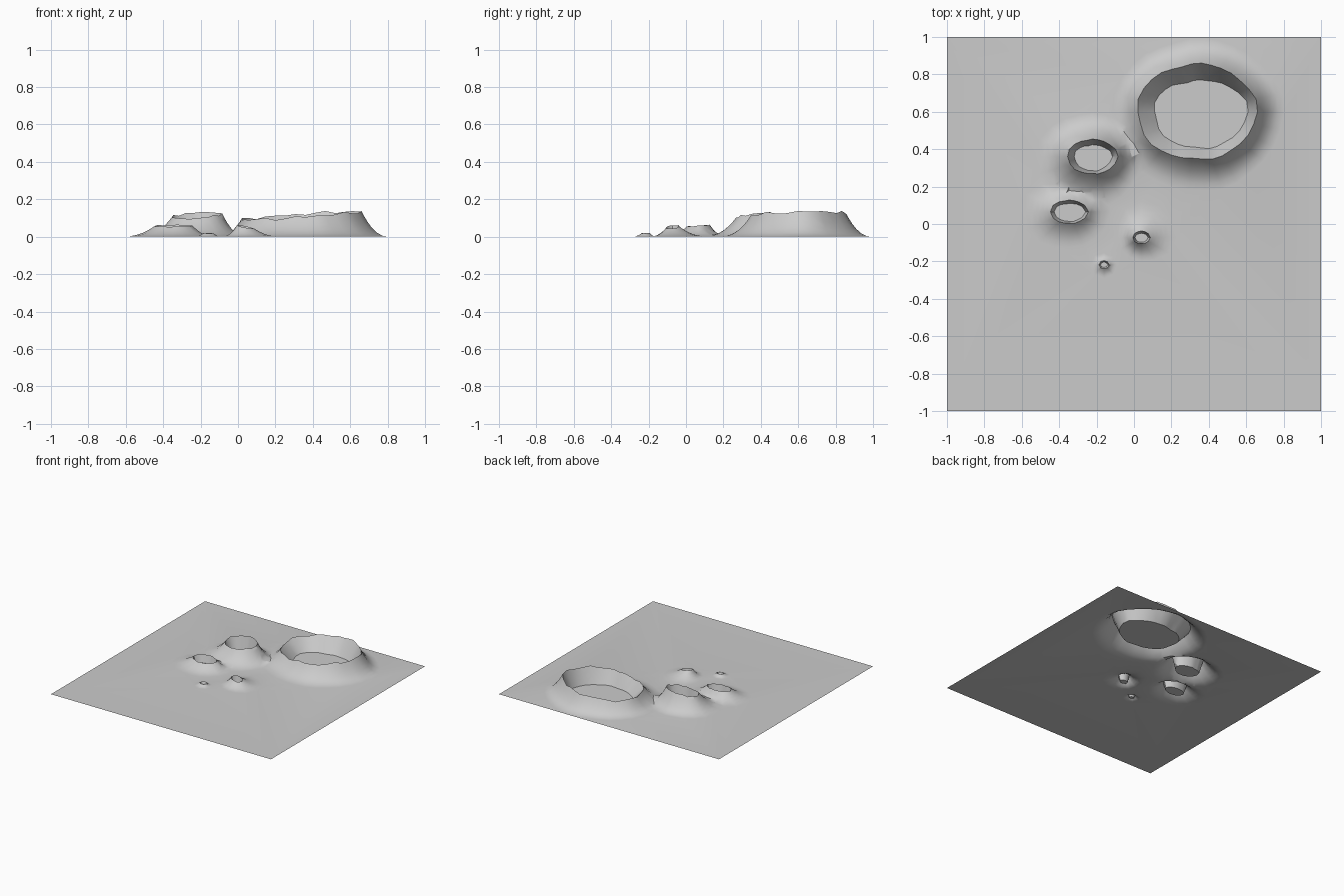
import bpy
import math
from mathutils import Vector
from mathutils.geometry import delaunay_2d_cdt

if "Cube" in bpy.data.objects:
    bpy.data.objects.remove(bpy.data.objects["Cube"])

# Each crater: centre, rim radii, rim height and its tilt (x, y),
# wall width and skirt width towards east, north, west, south, sides
CRATERS = [
    dict(c=(.335, .60), r=(.32, .255), z=.113, tilt=(.02, .008),
         wall=(.05, .09, .09, .06), skirt=(.145, .135, .13, .17), n=30, rough=1),
    dict(c=(-.222, .36), r=(.135, .092), z=.114, tilt=(.008, .016),
         wall=(.03, .03, .035, .015), skirt=(.13, .14, .17, .18), n=20, rough=.6),
    dict(c=(-.347, .065), r=(.102, .062), z=.058, tilt=(0, .005),
         wall=(.015, .018, .02, .01), skirt=(.12, .09, .17, .13), n=16, rough=.4),
    dict(c=(.04, -.072), r=(.047, .034), z=.052, tilt=(-.01, .004),
         wall=(.012, .012, .012, .008), skirt=(.14, .16, .08, .09), n=12, rough=.3),
    dict(c=(-.16, -.218), r=(.028, .022), z=.019, tilt=(0, .002),
         wall=(.008, .008, .008, .008), skirt=(.04, .04, .05, .05), n=8, rough=.2),
]


def by_direction(widths, a):
    """Blend the east, north, west and south widths for angle a."""
    east, north, west, south = widths
    ca, sa = math.cos(a), math.sin(a)
    return ca * ca * (east if ca > 0 else west) + sa * sa * (north if sa > 0 else south)


def rim(k, a):
    """Rim radius and height of crater k at angle a."""
    rx, ry = k["r"]
    radius = rx * ry / math.hypot(ry * math.cos(a), rx * math.sin(a))
    radius *= 1 + .02 * math.sin(5 * a + 1) + .012 * math.sin(9 * a)
    z = k["z"] + k["tilt"][0] * math.cos(a) + k["tilt"][1] * math.sin(a)
    z += k["rough"] * (.004 * math.sin(7 * a) + .005 * math.sin(11 * a + 2))
    return radius, z


def crater_height(k, x, y):
    """Height of crater k at a point, and whether the point lies within its rim."""
    dx, dy = x - k["c"][0], y - k["c"][1]
    a, d = math.atan2(dy, dx), math.hypot(dx, dy)
    radius, z = rim(k, a)
    if d <= radius:
        t = (d - radius + by_direction(k["wall"], a)) / by_direction(k["wall"], a)
        return z * max(0, t), d < radius - 1e-5
    s = min(1, (d - radius) / by_direction(k["skirt"], a))
    return z * (1 - s) ** 2.2, False


def height(x, y):
    best = 0
    for k in CRATERS:
        h, inside = crater_height(k, x, y)
        if inside:
            return h
        best = max(best, h)
    return best


# Square ground outline
points = [Vector(p) for p in ((-1, -1), (1, -1), (1, 1), (-1, 1))]
edges = [(0, 1), (1, 2), (2, 3), (3, 0)]

# Rings of points for each crater: floor edge, wall, rim, skirt
for k in CRATERS:
    others = [o for o in CRATERS if o is not k]
    for ring in (-1, -.5, 0, .1, .22, .38, .56, .77, 1):
        first = len(points)
        for i in range(k["n"]):
            a = math.tau * i / k["n"]
            radius, _ = rim(k, a)
            d = radius + ring * by_direction(k["wall"] if ring < 0 else k["skirt"], a)
            x, y = k["c"][0] + d * math.cos(a), k["c"][1] + d * math.sin(a)
            if max(abs(x), abs(y)) < .999 and not any(crater_height(o, x, y)[1] for o in others):
                points.append(Vector((x, y)))
        if ring in (-1, 0):  # keep the floor edge and rim as clean creases
            edges += [(first + i, first + (i + 1) % k["n"]) for i in range(k["n"])]

verts, _, faces, *_ = delaunay_2d_cdt(points, edges, [], 0, 1e-5)
mesh = bpy.data.meshes.new("cratered_ground")
mesh.from_pydata([(v.x, v.y, height(v.x, v.y)) for v in verts], [], faces)
mesh.update()
ground = bpy.data.objects.new("cratered_ground", mesh)
bpy.context.collection.objects.link(ground)

# One plain grey
grey = bpy.data.materials.new("rock_grey")
grey.diffuse_color = (.6, .6, .6, 1)
grey.use_nodes = True
grey.node_tree.nodes["Principled BSDF"].inputs["Base Color"].default_value = grey.diffuse_color
mesh.materials.append(grey)

# Smooth slopes with sharp rims
bpy.context.view_layer.objects.active = ground
ground.select_set(True)
bpy.ops.object.shade_smooth_by_angle(angle=math.radians(40))
